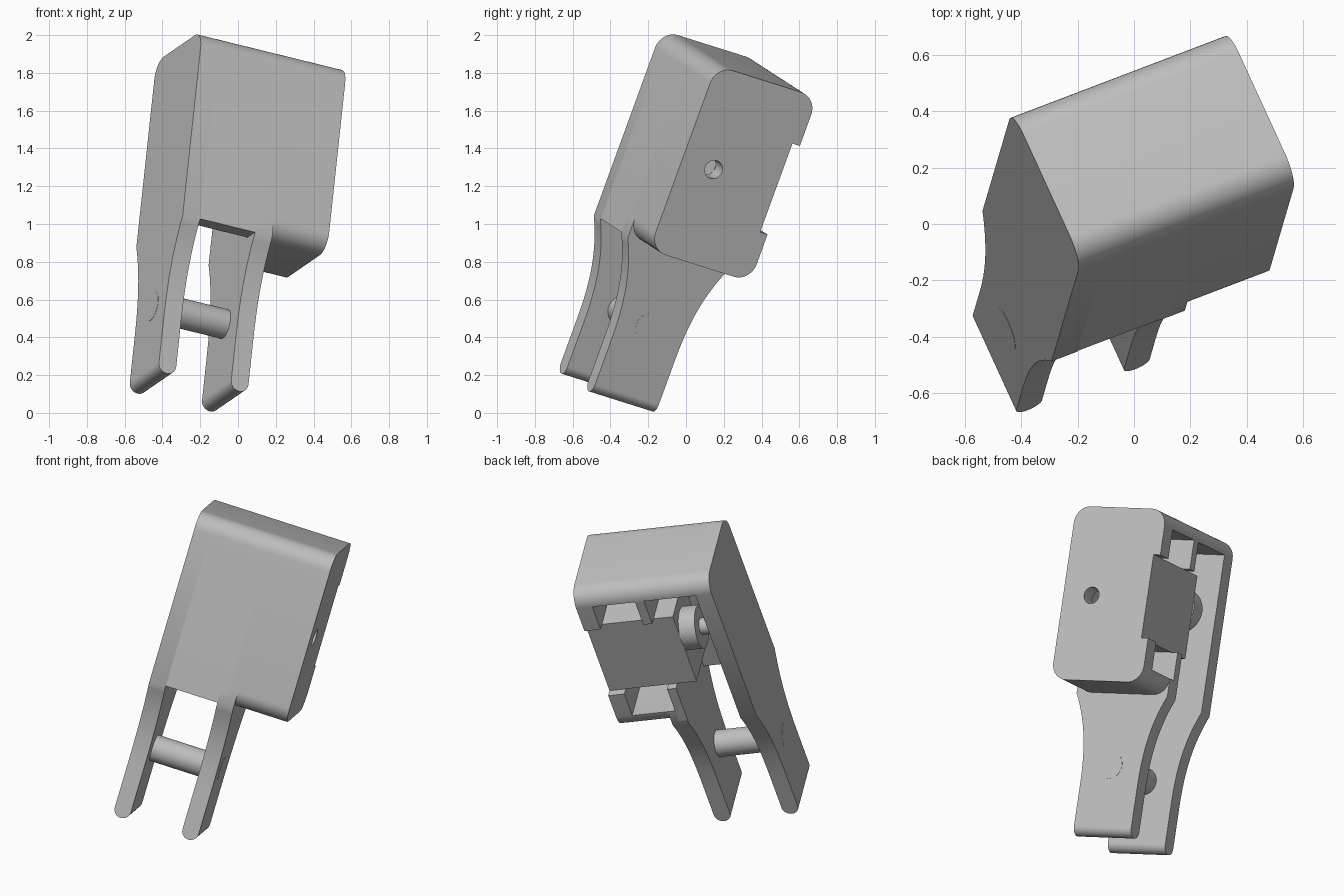
import bpy, bmesh, math
from mathutils import Matrix, Vector

if "Cube" in bpy.data.objects:
    bpy.data.objects.remove(bpy.data.objects["Cube"], do_unlink=True)

# Single grey plastic
grey = bpy.data.materials.new("light_grey")
grey.use_nodes = True
colour = (0.52, 0.52, 0.52, 1)
grey.diffuse_color = colour
grey.node_tree.nodes["Principled BSDF"].inputs["Base Color"].default_value = colour

# Tilted frame: across (u), depth (v), length (w)
U = Vector((0.911, 0.347, -0.224)).normalized()
W = Vector((0.098, 0.340, 0.935))
W = (W - U * W.dot(U)).normalized()
V = W.cross(U)
TILT = Matrix((U, V, W)).transposed().to_4x4()

FRONT, BACK, BOTTOM, TOP = -0.597, 0.015, 0.787, 1.832
LEFT, RIGHT, T, R = -0.67, 0.17, 0.1, 0.1
SLOT_LOW, SLOT_HIGH, SLOT_V = 1.055, 1.557, -0.03
MID = (FRONT + BACK) / 2


def finish(name, bm):
    bmesh.ops.recalc_face_normals(bm, faces=bm.faces)
    bm.transform(TILT)
    mesh = bpy.data.meshes.new(name)
    bm.to_mesh(mesh)
    bm.free()
    mesh.materials.append(grey)
    ob = bpy.data.objects.new(name, mesh)
    bpy.context.collection.objects.link(ob)
    return ob


def prism(name, profile, u0, u1):
    """Extrude a (depth, length) outline across the model."""
    bm = bmesh.new()
    face = bm.faces.new([bm.verts.new((u0, a, b)) for a, b in profile])
    out = bmesh.ops.extrude_face_region(bm, geom=[face])
    moved = [g for g in out["geom"] if isinstance(g, bmesh.types.BMVert)]
    bmesh.ops.translate(bm, verts=moved, vec=(u1 - u0, 0, 0))
    return finish(name, bm)


def block(name, u0, u1, a0, a1, b0, b1):
    return prism(name, [(a0, b0), (a1, b0), (a1, b1), (a0, b1)], u0, u1)


def rod(name, start, end, r):
    bm = bmesh.new()
    p, q = Vector(start), Vector(end)
    rot = (q - p).to_track_quat("Z", "Y").to_matrix().to_4x4()
    bmesh.ops.create_cone(bm, cap_ends=True, segments=40, radius1=r, radius2=r,
                          depth=(q - p).length,
                          matrix=Matrix.Translation((p + q) / 2) @ rot)
    return finish(name, bm)


def corner(a, b, start, n=10):
    """Quarter round about a centre, counter-clockwise from a start angle."""
    angles = [math.radians(start + 90 * i / n) for i in range(n + 1)]
    return [(a + R * math.cos(t), b + R * math.sin(t)) for t in angles]


top_back = corner(BACK - R, TOP - R, 0)
top_front = corner(FRONT + R, TOP - R, 90)
low_front = corner(FRONT + R, BOTTOM + R, 180)
low_back = corner(BACK - R, BOTTOM + R, 270)


def half_width(b):
    """Half depth of an arm, flaring towards the housing."""
    return 0.193 + 0.113 * max(0, (b - 0.2) / 0.58) ** 2.6


ARM_END = -0.018
heights = [ARM_END] + [0.2 + 0.58 * i / 16 for i in range(17)]
arm_front = [(MID - half_width(b), b) for b in heights]
arm_back = [(MID + half_width(b), b) for b in heights]

# Housing side with a hole and a slot in the rear edge
slot = [(BACK, SLOT_LOW), (SLOT_V, SLOT_LOW), (SLOT_V, SLOT_HIGH), (BACK, SLOT_HIGH)]
side = prism("housing_side", low_front + low_back + slot + top_back + top_front,
             RIGHT - T, RIGHT)
cutter = rod("hole_cutter", (RIGHT - 0.2, -0.407, 1.299), (RIGHT + 0.1, -0.407, 1.299), 0.05)
cutter.hide_render = True
cut = side.modifiers.new("hole", "BOOLEAN")
cut.operation, cut.object, cut.solver = "DIFFERENCE", cutter, "EXACT"
bpy.context.view_layer.objects.active = side
bpy.ops.object.modifier_apply(modifier="hole")
bpy.data.objects.remove(cutter, do_unlink=True)

# Housing shell: top, front and floor walls
inner_top, inner_front, inner_low = TOP - T, FRONT + T, BOTTOM + T
prism("housing_shell",
      low_front + low_back + [(BACK, inner_low), (inner_front, inner_low),
                              (inner_front, inner_top), (BACK, inner_top)]
      + top_back[1:] + top_front, -0.2, RIGHT - T)
prism("housing_cover",
      [(FRONT, BOTTOM), (inner_front, BOTTOM), (inner_front, inner_top),
       (BACK, inner_top)] + top_back[1:] + top_front, LEFT + T, -0.2)

# Long left plate with its arm, and the shorter right arm
prism("left_plate", arm_back + top_back + top_front + arm_front[::-1], LEFT, LEFT + T)
prism("right_arm", arm_back + [(BACK, inner_low), (FRONT, inner_low)] + arm_front[::-1],
      -0.25, -0.15)
block("inner_wall", -0.25, -0.195, inner_front, BACK, BOTTOM + 0.02, SLOT_LOW)
block("inner_wall_top", -0.25, -0.195, inner_front, BACK, SLOT_HIGH, inner_top)
for name, u in (("left_arm_tip", LEFT + T / 2), ("right_arm_tip", -0.2)):
    rod(name, (u, MID - half_width(0), ARM_END), (u, MID + half_width(0), ARM_END), T / 2)

# Cross pin between the arms
rod("cross_pin", (LEFT - 0.001, -0.3, 0.355), (-0.149, -0.3, 0.355), 0.08)

# Drive body held in the slot, with its output disc
block("drive_body", -0.37, RIGHT - T, -0.36, SLOT_V, SLOT_LOW, SLOT_HIGH)
block("drive_tab", RIGHT - T, RIGHT - 0.005, -0.1, SLOT_V - 0.001, SLOT_LOW, SLOT_HIGH)
rod("output_disc", (-0.37, -0.15, 1.365), (-0.47, -0.15, 1.365), 0.13)
rod("output_hub", (-0.47, -0.15, 1.365), (LEFT + T, -0.15, 1.365), 0.05)

# Smooth rounded surfaces, keep edges sharp
for ob in bpy.context.scene.objects:
    ob.select_set(ob.type == "MESH")
bpy.context.view_layer.objects.active = side
bpy.ops.object.shade_smooth_by_angle(angle=math.radians(30))
